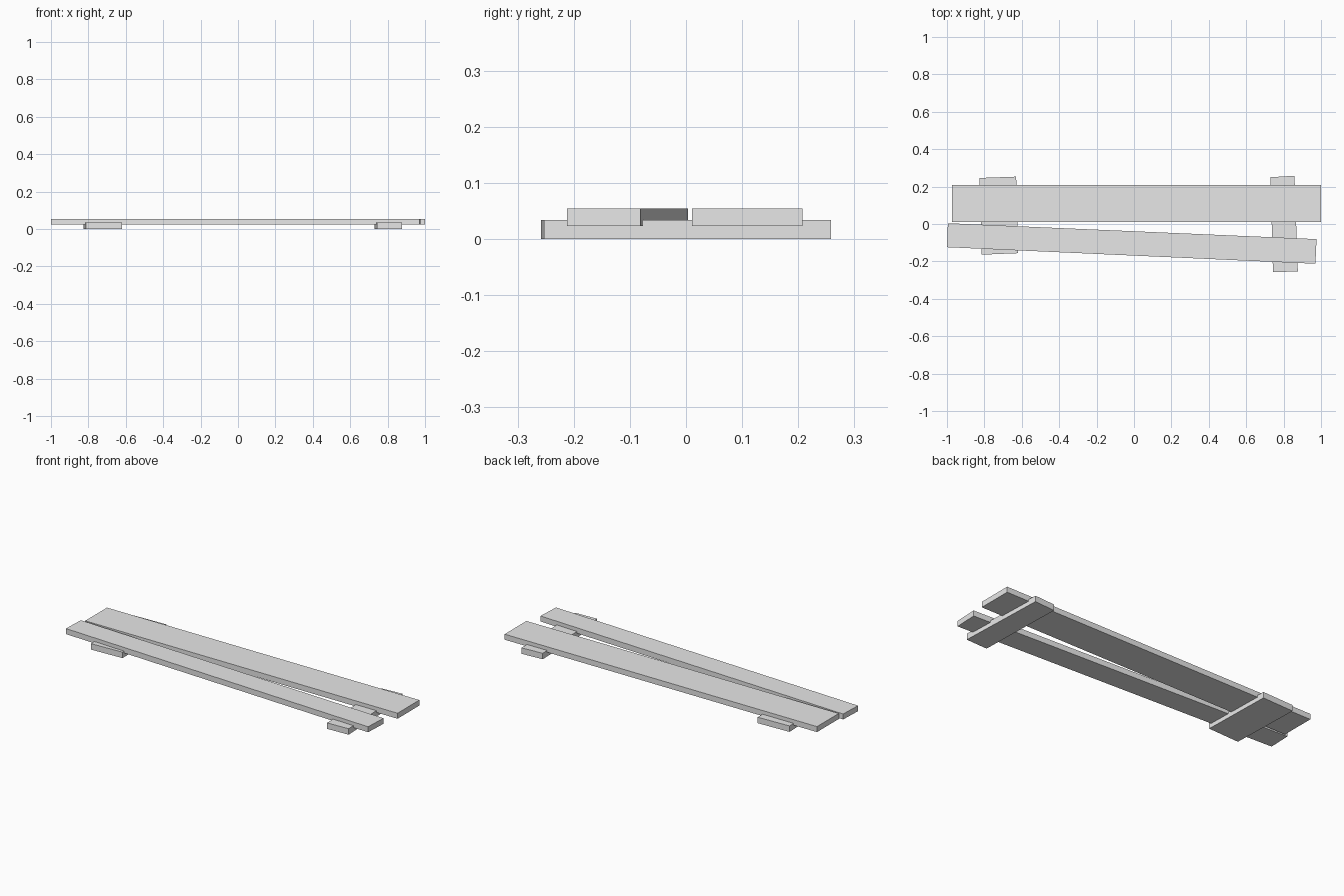
import bpy
import bmesh

default = bpy.data.objects.get("Cube")
if default:
    bpy.data.objects.remove(default, do_unlink=True)

# Single plain grey for all planks
grey = bpy.data.materials.new("light_grey")
grey.use_nodes = True
colour = (0.8, 0.8, 0.8, 1.0)
grey.diffuse_color = colour
grey.node_tree.nodes["Principled BSDF"].inputs["Base Color"].default_value = colour


def plank(name, corners, bottom, top):
    """Extrude a four-cornered outline (counter-clockwise) into a flat plank."""
    bm = bmesh.new()
    base = bm.faces.new([bm.verts.new((x, y, bottom)) for x, y in corners])
    result = bmesh.ops.extrude_face_region(bm, geom=[base], use_keep_orig=True)
    for v in result["geom"]:
        if isinstance(v, bmesh.types.BMVert):
            v.co.z = top
    bmesh.ops.recalc_face_normals(bm, faces=bm.faces)
    mesh = bpy.data.meshes.new(name)
    bm.to_mesh(mesh)
    bm.free()
    mesh.materials.append(grey)
    obj = bpy.data.objects.new(name, mesh)
    bpy.context.collection.objects.link(obj)
    return obj


# Long boards, slightly sunk into the cross battens
BOARD = (0.0235, 0.055)
plank("wide_board", [(-0.973, 0.011), (1.0, 0.011), (1.0, 0.208), (-0.973, 0.208)], *BOARD)
plank("narrow_board", [(-1.0, -0.124), (0.97, -0.2125), (0.976, -0.081), (-0.995, 0.004)], *BOARD)

# Cross battens underneath
BATTEN = (0.0, 0.034)
plank("right_batten", [(-0.814, -0.164), (-0.62, -0.156), (-0.63, 0.253), (-0.826, 0.246)], *BATTEN)
plank("left_batten", [(0.743, -0.258), (0.876, -0.253), (0.858, 0.258), (0.73, 0.25)], *BATTEN)
